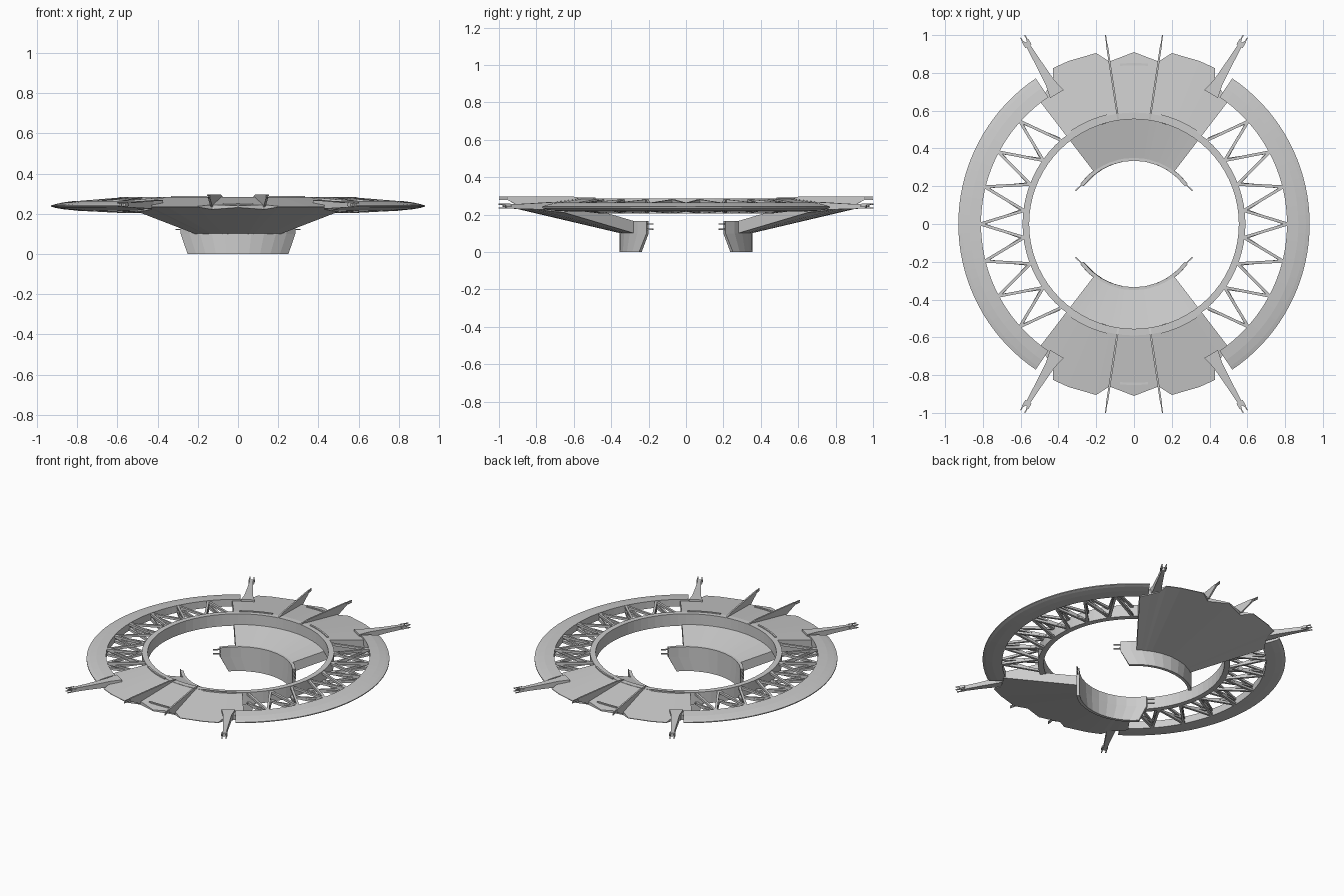
import bpy, bmesh
from math import sin, cos, radians, pi
from mathutils import Vector

if "Cube" in bpy.data.objects:
    bpy.data.objects.remove(bpy.data.objects["Cube"])


def make(name, verts, faces):
    me = bpy.data.meshes.new(name)
    me.from_pydata(verts, [], faces)
    bm = bmesh.new()
    bm.from_mesh(me)
    bmesh.ops.recalc_face_normals(bm, faces=bm.faces)
    bm.to_mesh(me)
    bm.free()
    ob = bpy.data.objects.new(name, me)
    bpy.context.collection.objects.link(ob)
    return ob


def polar(r, a, z, s=1):
    """Angle in degrees measured from the y axis; s = -1 gives the front copy."""
    return Vector((r * sin(radians(a)), s * r * cos(radians(a)), z))


def sweep(name, stations, s=1, closed=False):
    """Solid through a list of stations, each a loop of (radius, angle, z)."""
    n, m = len(stations[0]), len(stations)
    verts = [polar(*p, s) for st in stations for p in st]
    faces = []
    for i in range(m if closed else m - 1):
        j = (i + 1) % m
        for k in range(n):
            l = (k + 1) % n
            faces.append((i * n + k, i * n + l, j * n + l, j * n + k))
    if not closed:
        faces += [tuple(range(n)), tuple(range((m - 1) * n, m * n))]
    return make(name, verts, faces)


def arc(name, profile, a0, a1, steps, s=1, closed=False):
    count = steps if closed else steps + 1
    return sweep(name, [[(r, a0 + (a1 - a0) * i / steps, z) for r, z in profile]
                        for i in range(count)], s, closed)


def fin(name, a, s, outline):
    """Radial blade: outline of (radius, z, half thickness)."""
    side = Vector((cos(radians(a)), -s * sin(radians(a)), 0))
    n = len(outline)
    verts = [polar(r, a, z, s) + side * t * d for d in (1, -1) for r, z, t in outline]
    faces = [tuple(range(n)), tuple(range(n, 2 * n))]
    faces += [(k, (k + 1) % n, n + (k + 1) % n, n + k) for k in range(n)]
    return make(name, verts, faces)


def bar(name, p, q, w):
    """Square bar between two points."""
    d = (q - p).normalized()
    u = d.cross(Vector((0, 0, 1)))
    u = u.normalized() if u.length > 1e-4 else Vector((1, 0, 0))
    v = d.cross(u)
    h = w / 2
    ring = [u * h + v * h, u * h - v * h, -u * h - v * h, -u * h + v * h]
    verts = [p + o for o in ring] + [q + o for o in ring]
    faces = [(0, 1, 2, 3), (4, 5, 6, 7)] + [(k, (k + 1) % 4, 4 + (k + 1) % 4, 4 + k) for k in range(4)]
    return make(name, verts, faces)


# inner ring
arc("inner_ring", [(.555, .205), (.555, .285), (.59, .285), (.59, .205)], 0, 360, 72, closed=True)

# outer rim halves and their trusses
rim = [(.81, .217), (.81, .265), (.87, .257), (.91, .248), (.93, .242),
       (.93, .236), (.91, .23), (.87, .223)]
for sx, label in ((1, "right"), (-1, "left")):
    arc(label + "_outer_rim", rim, sx * 34, sx * 146, 36)
    for i in range(-3, 4):
        a = 90 + 14 * i
        for d in (-7, 7):
            top_out, low_out = polar(.815, sx * a, .255), polar(.815, sx * a, .224)
            top_in, low_in = polar(.585, sx * (a + d), .274), polar(.585, sx * (a + d), .212)
            bar(label + "_truss_upper", top_out, top_in, .015)
            bar(label + "_truss_lower", low_out, low_in, .015)
        # upright lacing midway along the bars
        for d in (-7, 7):
            bar(label + "_truss_lacing", polar(.80, sx * a, .25),
                polar(.60, sx * (a + d), .212), .011)

# outline of the wedge rim: (angle, outer radius)
half = [(8.6, .87), (12.5, .927), (22, .93), (27.5, .93), (29.5, .873), (33, .845), (37.5, .82)]
outline = [(-a, r) for a, r in reversed(half)] + [(0, .91)] + half


def wedge_station(a, r):
    top = .283 - (r - .59) * .134
    low = min(.1 + (r - .35) * .235, top - .004)
    return [(r, a, top), (.59, a, .283), (.56, a, .283), (.556, a, .213),
            (.35, a, .165), (.35, a, .1), (r, a, low)]


for s, label in ((1, "back"), (-1, "front")):
    # wedge deck
    sweep(label + "_wedge", [wedge_station(a, r) for a, r in outline], s)

    # hanging collar with slanted ends
    steps = 10
    stations = []
    for i in range(steps + 1):
        t = 2 * i / steps - 1
        lo, hi = 45 * t, 53.5 * t
        stations.append([(.355, lo, 0), (.355, hi, .1), (.355, hi, .165),
                         (.335, hi, .165), (.335, hi, .1), (.335, lo, 0)])
    sweep(label + "_collar", stations, s)

    # small raised sight plate on the deck
    arc(label + "_deck_plate", [(.84, .245), (.84, .255), (.852, .255), (.852, .245)], -5, 5, 6, s)

    for m in (1, -1):
        # collar prongs
        for z in (.122, .15):
            bar(label + "_collar_prong", polar(.345, m * 52, z, s), polar(.356, m * 60.5, z, s), .007)

        # raised strip beside the inner ring
        arc(label + "_ring_strip", [(.585, .28), (.585, .29), (.597, .29), (.597, .28)],
            m * 14, m * 34, 8, s)

        # deck fins with prongs
        fin(label + "_deck_fin", m * 8.6, s,
            [(.555, .27, .005), (.555, .288, .005), (.62, .297, .005), (.965, .297, .005),
             (.965, .278, .005), (.885, .236, .005)])
        for z in (.282, .293):
            bar(label + "_fin_prong", polar(.95, m * 8.6, z, s), polar(1.012, m * 8.6, z, s), .006)

        # diagonal spikes, tapering outwards
        a = m * 30.7
        spike = [(.80, .042, .225, .268), (.87, .026, .225, .265),
                 (1.0, .017, .23, .258), (1.12, .010, .232, .256)]
        side = Vector((cos(radians(a)), -s * sin(radians(a)), 0))
        verts, faces = [], []
        for r, w, z0, z1 in spike:
            for d, z in ((-1, z0), (1, z0), (1, z1), (-1, z1)):
                verts.append(polar(r, a, z, s) + side * w * d)
        for i in range(3):
            faces += [(i * 4 + k, i * 4 + (k + 1) % 4, i * 4 + 4 + (k + 1) % 4, i * 4 + 4 + k)
                      for k in range(4)]
        faces += [(0, 1, 2, 3), (12, 13, 14, 15)]
        make(label + "_spike", verts, faces)

        # spike tip prongs, two on each side
        for d in (-1, 1):
            for z in (.236, .255):
                off = side * d * .013
                bar(label + "_spike_prong", polar(1.10, a, z, s) + off,
                    polar(1.155, a, z, s) + off, .006)
            fin_off = side * d * .013
            bar(label + "_spike_pod", polar(1.095, a, .246, s) + fin_off,
                polar(1.13, a, .246, s) + fin_off, .012)
